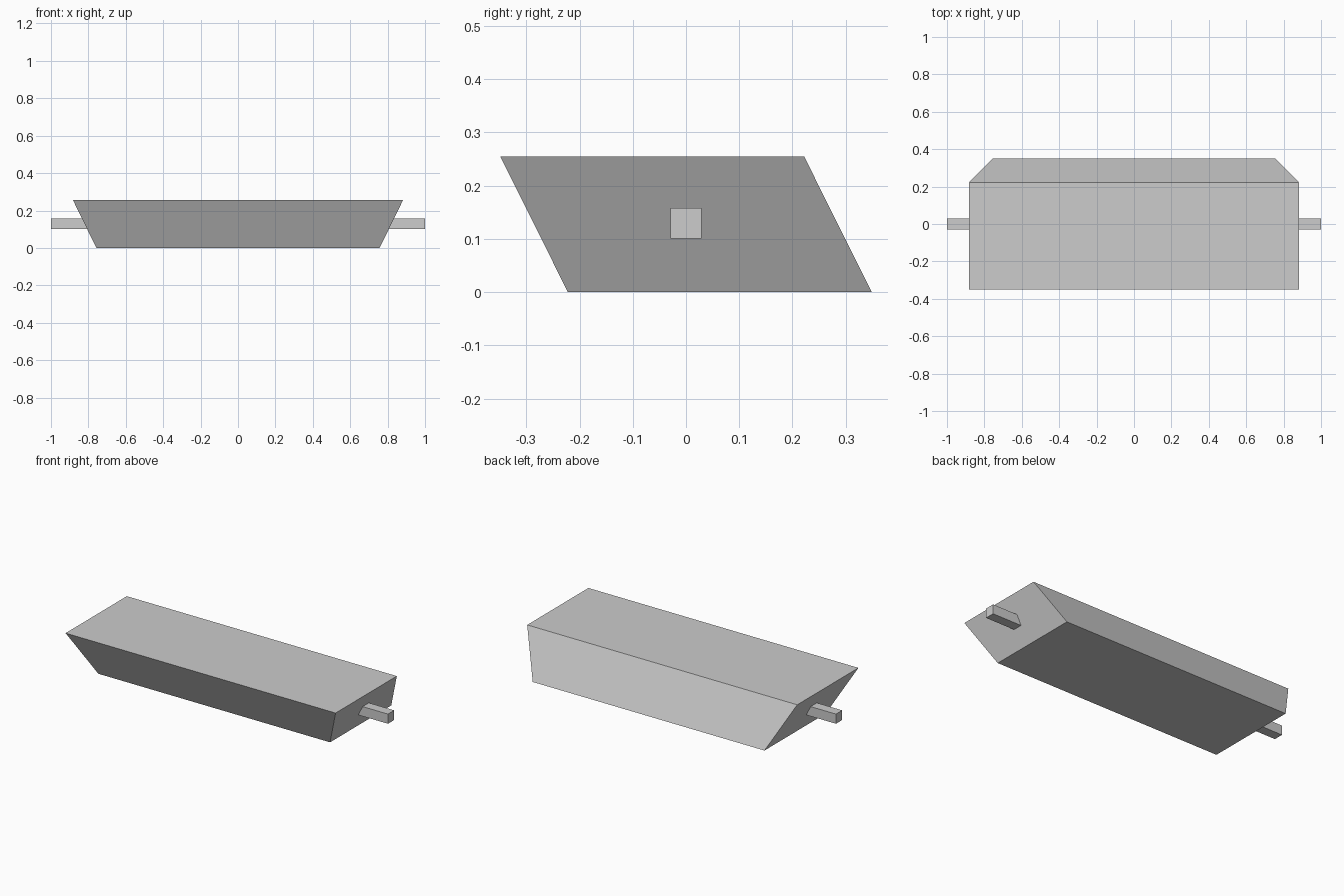
import bpy
import bmesh

default = bpy.data.objects.get("Cube")
if default:
    bpy.data.objects.remove(default, do_unlink=True)

# Single flat colour
grey = bpy.data.materials.new("light_grey")
grey.use_nodes = True
colour = (0.604, 0.604, 0.604, 1.0)
grey.diffuse_color = colour
grey.node_tree.nodes["Principled BSDF"].inputs["Base Color"].default_value = colour


def block(name, lo, hi):
    """Six-sided block; lo and hi are (half_x, y_min, y_max, z)."""
    bm = bmesh.new()
    rings = []
    for hx, y0, y1, z in (lo, hi):
        corners = ((-hx, y0), (hx, y0), (hx, y1), (-hx, y1))
        rings.append([bm.verts.new((x, y, z)) for x, y in corners])
    bottom, top = rings
    bm.faces.new(bottom[::-1])
    bm.faces.new(top)
    for i in range(4):
        j = (i + 1) % 4
        bm.faces.new((bottom[i], bottom[j], top[j], top[i]))
    bmesh.ops.recalc_face_normals(bm, faces=bm.faces[:])
    mesh = bpy.data.meshes.new(name)
    bm.to_mesh(mesh)
    bm.free()
    mesh.materials.append(grey)
    obj = bpy.data.objects.new(name, mesh)
    bpy.context.collection.objects.link(obj)
    return obj


# Slanted body: ends flare upward, front and back lean forward
block("slanted_body", (0.757, -0.222, 0.349, 0.0), (0.882, -0.349, 0.222, 0.255))

# Square axle passing through both ends
block("axle", (1.0, -0.029, 0.029, 0.101), (1.0, -0.029, 0.029, 0.158))
